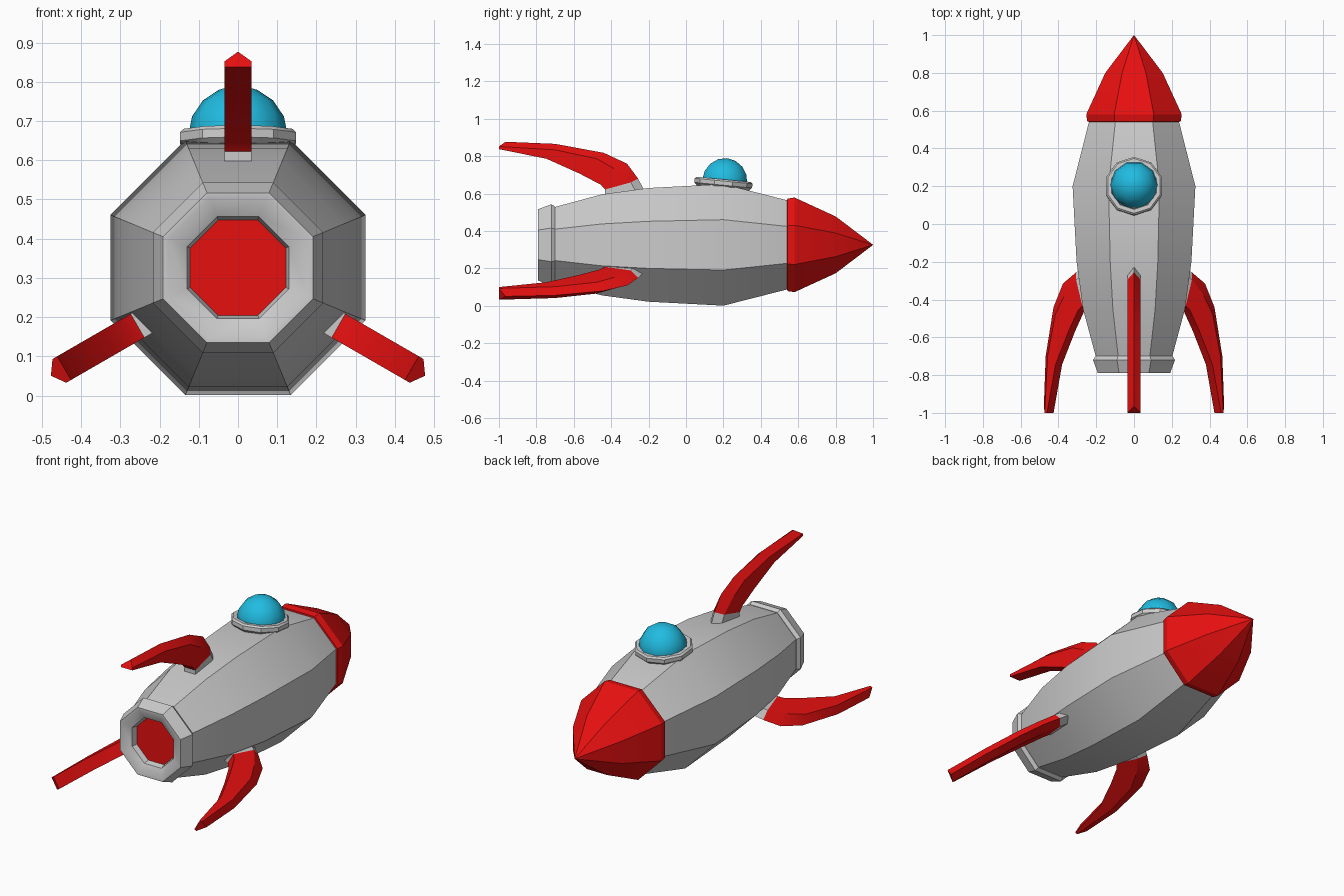
import bpy, bmesh
from math import sin, cos, pi, radians
from mathutils import Matrix

if "Cube" in bpy.data.objects:
    bpy.data.objects.remove(bpy.data.objects["Cube"])

CZ = 0.326                      # height of the hull axis
OCT = 1 / cos(pi / 8)           # apothem -> corner radius


def material(name, rgb):
    m = bpy.data.materials.new(name)
    m.diffuse_color = (*rgb, 1)
    m.use_nodes = True
    m.node_tree.nodes["Principled BSDF"].inputs["Base Color"].default_value = m.diffuse_color
    return m


RED = material("red", (0.8, 0.005, 0.005))
BLUE = material("glass_blue", (0.015, 0.5, 0.75))


def finish(bm, name, mat=None, angle=30):
    bmesh.ops.recalc_face_normals(bm, faces=bm.faces)
    me = bpy.data.meshes.new(name)
    bm.to_mesh(me)
    bm.free()
    ob = bpy.data.objects.new(name, me)
    bpy.context.collection.objects.link(ob)
    if mat:
        me.materials.append(mat)
    bpy.ops.object.select_all(action='DESELECT')
    ob.select_set(True)
    bpy.context.view_layer.objects.active = ob
    bpy.ops.object.shade_smooth_by_angle(angle=radians(angle))
    return ob


def loft(bm, rings, close=False):
    """Bridge vertex loops; cap the ends, or join last to first."""
    loops = [[bm.verts.new(p) for p in r] for r in rings]
    pairs = list(zip(loops, loops[1:]))
    if close:
        pairs.append((loops[-1], loops[0]))
    for a, b in pairs:
        for i in range(len(a)):
            j = (i + 1) % len(a)
            bm.faces.new((a[i], a[j], b[j], b[i]))
    if not close:
        bm.faces.new(loops[0])
        bm.faces.new(loops[-1])


def hull_part(name, profile, mat=None):
    """Octagonal lathe along y from (y, apothem) pairs."""
    bm = bmesh.new()
    loft(bm, [[(r * OCT * cos(pi / 8 + k * pi / 4), y,
                CZ + r * OCT * sin(pi / 8 + k * pi / 4)) for k in range(8)]
              for y, r in profile])
    bmesh.ops.remove_doubles(bm, verts=bm.verts, dist=1e-4)
    return finish(bm, name, mat)


# Hull, nose cone, exhaust
hull_part("hull", [(-0.71, 0.2), (-0.45, 0.27), (-0.2, 0.304), (0.2, 0.325), (0.55, 0.236)])
hull_part("nose_cone", [(0.54, 0.232), (0.542, 0.247), (0.58, 0.253), (0.8, 0.152), (1.0, 0.0005)], RED)
hull_part("exhaust_ring", [(-0.70, 0.19), (-0.70, 0.205), (-0.72, 0.217), (-0.79, 0.191),
                           (-0.79, 0.178), (-0.765, 0.13), (-0.73, 0.121)])
hull_part("exhaust_glow", [(-0.72, 0.122), (-0.735, 0.122)], RED)

# Fins: each station is ridge, shoulder, inner edge as (y, z) for the top fin
STATIONS = [((-0.965, 0.877), (-1.0, 0.852), (-1.0, 0.838)),
            ((-0.70, 0.866), (-0.70, 0.834), (-0.745, 0.786)),
            ((-0.44, 0.818), (-0.476, 0.786), (-0.567, 0.706)),
            ((-0.315, 0.76), (-0.364, 0.722), (-0.455, 0.647)),
            ((-0.256, 0.68), (-0.295, 0.66), (-0.433, 0.622)),
            ((-0.225, 0.62), (-0.26, 0.595), (-0.433, 0.58))]
W = 0.035


def fin_part(name, stations, turn, mat=None):
    bm = bmesh.new()
    loft(bm, [[(0, a[0], a[1] - CZ), (W, b[0], b[1] - CZ), (W, c[0], c[1] - CZ),
               (-W, c[0], c[1] - CZ), (-W, b[0], b[1] - CZ)] for a, b, c in stations])
    bm.transform(Matrix.Translation((0, 0, CZ)) @ Matrix.Rotation(turn, 4, 'Y'))
    finish(bm, name, mat)


for label, deg in (("top", 0), ("right", 120), ("left", 240)):
    fin_part(label + "_fin", STATIONS[:5], radians(deg), RED)
    fin_part(label + "_fin_mount", STATIONS[4:], radians(deg))

# Canopy: ten-sided rim and glass dome, tilted to the hull
TILT = Matrix.Translation((0, 0.2, 0.655)) @ Matrix.Rotation(radians(-5.5), 4, 'X')
bm = bmesh.new()
loft(bm, [[(r * cos(pi / 10 + k * pi / 5), r * sin(pi / 10 + k * pi / 5), z) for k in range(10)]
          for r, z in [(0.12, -0.03), (0.135, -0.03), (0.155, -0.01), (0.155, 0.012),
                       (0.146, 0.021), (0.125, 0.021), (0.118, 0.0)]], close=True)
bm.transform(TILT)
finish(bm, "canopy_rim")

bm = bmesh.new()
bmesh.ops.create_uvsphere(bm, u_segments=10, v_segments=8, radius=0.127,
                          matrix=Matrix.Rotation(pi / 10, 4, 'Z'))
bmesh.ops.bisect_plane(bm, geom=bm.verts[:] + bm.edges[:] + bm.faces[:],
                       plane_co=(0, 0, -0.01), plane_no=(0, 0, -1), clear_outer=True)
bm.transform(Matrix.Translation((0, 0.007, 0.008)) @ TILT)
finish(bm, "canopy_dome", BLUE, 60)
